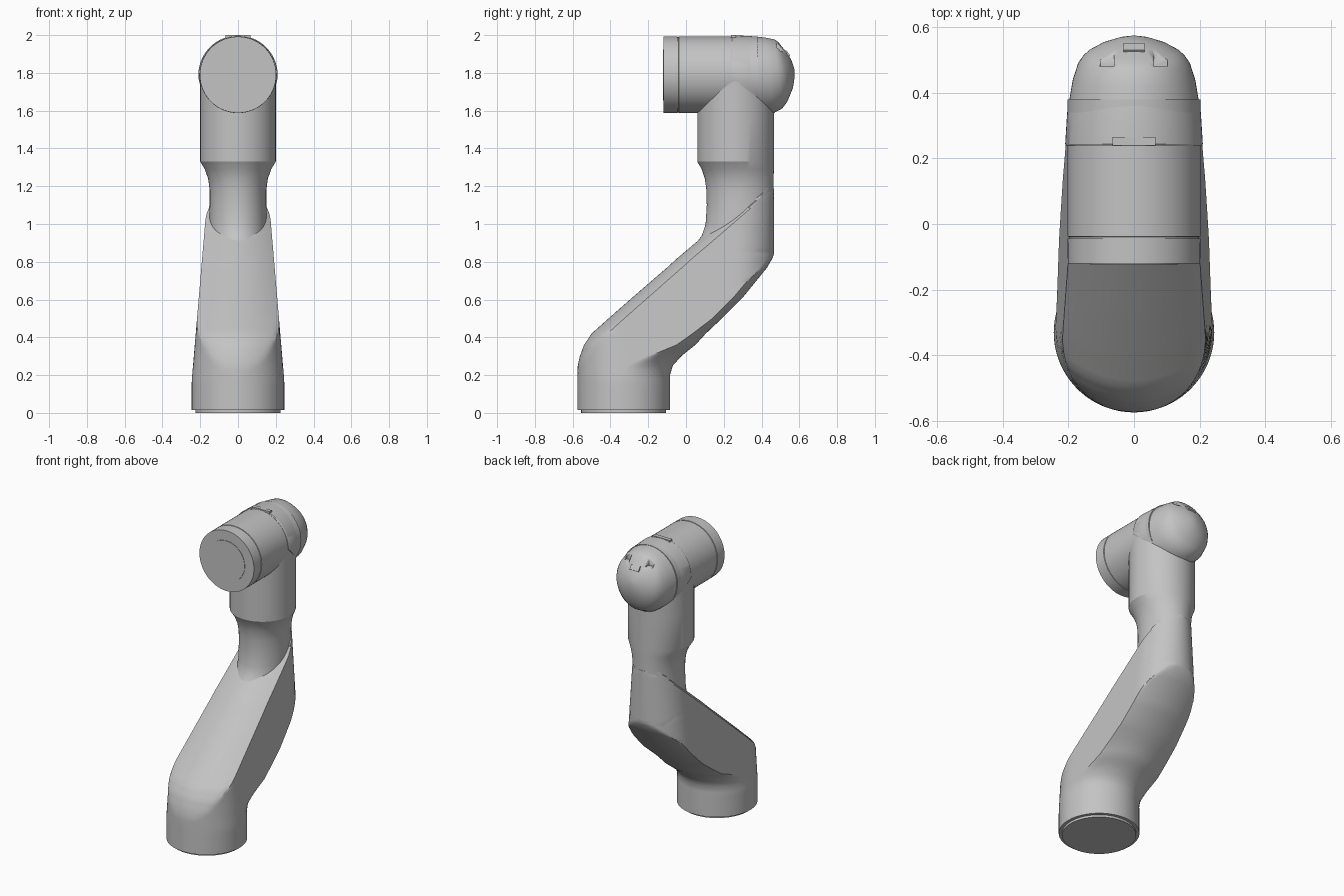
import bpy, bmesh
from math import sin, cos, pi, sqrt, radians
from mathutils import Vector

cube = bpy.data.objects.get("Cube")
if cube:
    bpy.data.objects.remove(cube, do_unlink=True)

GREY = (0.55, 0.55, 0.55, 1)
metal = bpy.data.materials.new("light_grey_metal")
metal.use_nodes = True
metal.diffuse_color = GREY
metal.node_tree.nodes["Principled BSDF"].inputs["Base Color"].default_value = GREY


def finish(name, bm, angle=32):
    bmesh.ops.recalc_face_normals(bm, faces=bm.faces)
    mesh = bpy.data.meshes.new(name)
    bm.to_mesh(mesh)
    bm.free()
    mesh.materials.append(metal)
    obj = bpy.data.objects.new(name, mesh)
    bpy.context.collection.objects.link(obj)
    bpy.ops.object.select_all(action="DESELECT")
    obj.select_set(True)
    bpy.context.view_layer.objects.active = obj
    bpy.ops.object.shade_smooth_by_angle(angle=radians(angle))
    return obj


def skin(rings):
    """Bridge equal rings of points and close both ends."""
    bm = bmesh.new()
    loops = [[bm.verts.new(p) for p in ring] for ring in rings]
    n = len(loops[0])
    for a, b in zip(loops, loops[1:]):
        for i in range(n):
            j = (i + 1) % n
            bm.faces.new((a[i], a[j], b[j], b[i]))
    bm.faces.new(loops[0])
    bm.faces.new(loops[-1])
    bmesh.ops.remove_doubles(bm, verts=bm.verts, dist=1e-5)
    return bm


def oval(start, end, half_width, n=64):
    """Ellipse across x, with its other axis running from start to end in (y, z)."""
    s, e = Vector((0, *start)), Vector((0, *end))
    mid, arm = (s + e) / 2, (s - e) / 2
    return [mid + arm * cos(2 * pi * i / n) + Vector((half_width * sin(2 * pi * i / n), 0, 0))
            for i in range(n)]


def box(name, centre, size, tilt=0):
    bm = bmesh.new()
    bmesh.ops.create_cube(bm, size=1)
    bmesh.ops.scale(bm, vec=size, verts=bm.verts)
    obj = finish(name, bm)
    obj.location = centre
    obj.rotation_euler.x = tilt
    return obj


# Slanted lower link: z, front y, front crown, back y, back crown, back roundness
LINK = [
    (.015, -.575, .1, -.085, .245, 2),
    (.2, -.575, .1, -.085, .245, 2),
    (.25, -.573, .1, -.07, .23, 1.9),
    (.3, -.562, .1, -.025, .17, 1.5),
    (.36, -.54, .09, .05, .1, 1.2),
    (.42, -.5, .085, .105, .07, 1),
    (.5, -.41, .083, .19, .05, 1),
    (.61, -.285, .083, .3, .05, 1),
    (.77, -.1, .08, .43, .045, 1),
    (.82, -.045, .08, .458, .045, 1),
    (.9, .05, .08, .56, .045, 1),
    (1.187, .382, .08, .9, .045, 1),
]
BASE_Y, BASE_R, TOP_Y, TOP_R = -.33, .245, .265, .2


def link_ring(z, front, f_crown, back, b_crown, power):
    width = BASE_R - .085 * max(0, z - .17)
    end = min(back, TOP_Y + TOP_R)
    a = min(front + f_crown, end)
    b = max(a, end - max(b_crown, .1 if z > .85 else 0))
    ys = [front + (a - front) * (i / 10) ** 2 for i in range(10)]
    ys += [a + (b - a) * i / 14 for i in range(14)]
    ys += [end - (end - b) * (1 - i / 14) ** 2 for i in range(15)]

    def half(y):
        k = min(1, sqrt(max(0, (y - front) / f_crown)))
        u = (y - back + b_crown) / b_crown
        if u > 0:
            k = min(k, sqrt(max(0, 1 - min(1, u) ** power)))
        if y < BASE_Y:
            k = min(k, sqrt(max(0, 1 - ((y - BASE_Y) / BASE_R) ** 2)))
        if y > TOP_Y:
            k = min(k, sqrt(max(0, 1 - ((y - TOP_Y) / TOP_R) ** 2)))
        return width * k

    right = [(half(y), y, z) for y in ys]
    return right + [(-x, y, z) for x, y, z in right[::-1]]


rings = []
for low, high in zip(LINK, LINK[1:]):
    steps = max(1, round((high[0] - low[0]) / .02))
    rings += [link_ring(*[p + (q - p) * i / steps for p, q in zip(low, high)])
              for i in range(steps)]
rings.append(link_ring(*LINK[-1]))
finish("lower_link", skin(rings), 28)

# Mounting foot under the base
finish("mounting_foot", skin([oval((-.555, z), (-.105, z), .225) for z in (0, .02)]))

# Neck and wrist sleeve: z, front y, back y, half width
NECK = [
    (.86, .02, .4, .135), (.9, .055, .44, .145), (.94, .085, .458, .15),
    (1, .104, .463, .152), (1.1, .11, .464, .15), (1.18, .108, .464, .15),
    (1.24, .1, .464, .158), (1.29, .083, .465, .176), (1.33, .06, .465, .2),
    (1.56, .06, .465, .2), (1.79, .06, .465, .2),
]
finish("neck_and_sleeve", skin([oval((f, z), (b, z), w) for z, f, b, w in NECK]), 25)

# Horizontal wrist barrel with a fine seam: y, radius
HEAD_Z = 1.79
BARREL = [(-.12, .202), (-.045, .203), (-.044, .199), (-.039, .199), (-.038, .203), (.38, .203)]
finish("wrist_barrel", skin([oval((y, HEAD_Z + r), (y, HEAD_Z - r), r) for y, r in BARREL]))
finish("flange_plate", skin([oval((y, HEAD_Z + .135), (y, HEAD_Z - .135), .135)
                             for y in (-.123, -.115)]))

# Rear cap: top y, top z, bottom y, bottom z, half width
CAP = [
    (.238, 1.994, .238, 1.58, .207), (.244, 1.998, .244, 1.578, .21),
    (.33, 1.996, .35, 1.578, .204), (.42, 1.987, .46, 1.585, .187),
    (.47, 1.977, .51, 1.612, .171), (.49, 1.962, .535, 1.645, .155),
    (.505, 1.942, .55, 1.68, .138), (.53, 1.912, .566, 1.72, .1),
    (.557, 1.87, .574, 1.77, .05), (.571, 1.83, .575, 1.81, .01),
]
bm = skin([oval((ty, tz), (by, bz), w) for ty, tz, by, bz, w in CAP])
bmesh.ops.bisect_plane(bm, geom=bm.verts[:] + bm.edges[:] + bm.faces[:], clear_inner=True,
                       plane_co=(0, .25, 1.775), plane_no=(0, .19, .21))
bmesh.ops.holes_fill(bm, edges=[e for e in bm.edges if e.is_boundary])
cap = finish("rear_cap", bm)

# Two latch notches in the cap rim
for side in (-1, 1):
    cutter = box("notch_cutter", (side * .082, .515, 1.95), (.042, .07, .07))
    cutter.hide_render = True
    bpy.context.view_layer.objects.active = cap
    mod = cap.modifiers.new("notch", "BOOLEAN")
    mod.operation, mod.object, mod.solver = "DIFFERENCE", cutter, "EXACT"
    bpy.ops.object.modifier_apply(modifier=mod.name)
    bpy.data.objects.remove(cutter, do_unlink=True)

# Small clip on the cap seam and button on the end dome
box("seam_clip", (0, .252, 1.99), (.13, .026, .02))
box("end_button", (0, .538, 1.903), (.065, .035, .009), radians(-54))
